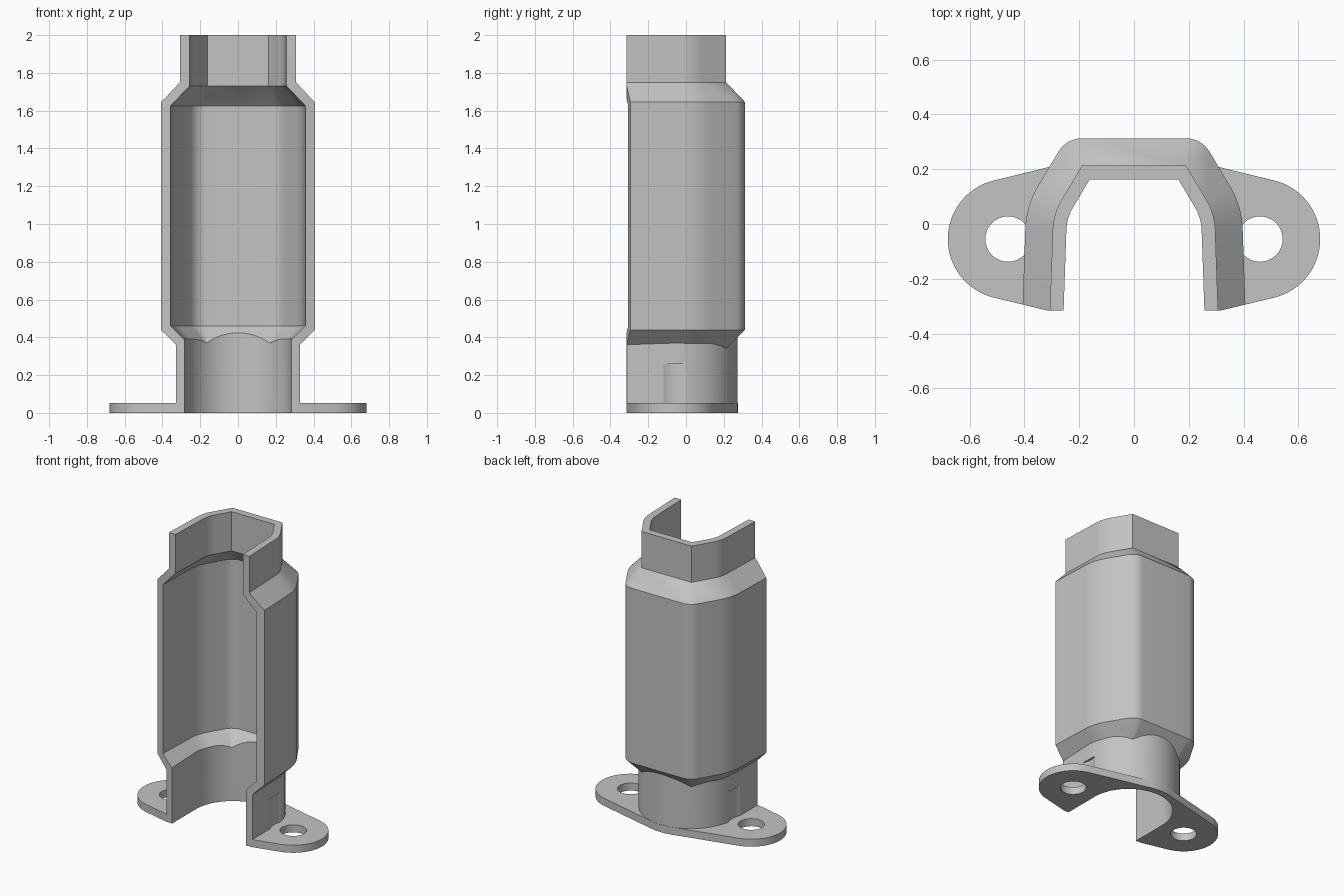
import bpy, bmesh
from math import sin, cos, radians, asin, pi

if "Cube" in bpy.data.objects:
    bpy.data.objects.remove(bpy.data.objects["Cube"], do_unlink=True)

GREY = (0.55, 0.55, 0.55, 1)
mat = bpy.data.materials.new("plain grey")
mat.use_nodes = True
mat.diffuse_color = GREY
mat.node_tree.nodes["Principled BSDF"].inputs["Base Color"].default_value = GREY

CY = -0.055        # depth of the sleeve axis and the screw holes
HOLE_X = 0.46
FRONT = -0.5       # raw parts overshoot the front, then get trimmed


def arc(cx, cy, r, a0, a1, n):
    """Points along an arc, angles in degrees."""
    angles = [radians(a0 + (a1 - a0) * i / n) for i in range(n + 1)]
    return [(cx + r * cos(a), cy + r * sin(a)) for a in angles]


def loft(name, layers):
    """Closed solid through (outline, z) layers of equal point count."""
    bm = bmesh.new()
    rings = [[bm.verts.new((x, y, z)) for x, y in pts] for pts, z in layers]
    n = len(rings[0])
    for low, high in zip(rings, rings[1:]):
        for i in range(n):
            j = (i + 1) % n
            bm.faces.new((low[i], low[j], high[j], high[i]))
    bm.faces.new(rings[0][::-1])
    bm.faces.new(rings[-1])
    bmesh.ops.remove_doubles(bm, verts=bm.verts, dist=1e-5)
    bmesh.ops.recalc_face_normals(bm, faces=bm.faces)
    mesh = bpy.data.meshes.new(name)
    bm.to_mesh(mesh)
    bm.free()
    mesh.materials.append(mat)
    obj = bpy.data.objects.new(name, mesh)
    bpy.context.collection.objects.link(obj)
    return obj


def prism(name, pts, z0, z1):
    return loft(name, [(pts, z0), (pts, z1)])


def mirrored(half):
    """Right half listed from back to front, closed with its mirror."""
    return half + [(-x, y) for x, y in reversed(half)]


def shell_outline(inset, grow):
    """Flat back, slanted shoulders, rounded bend and nearly straight sides."""
    slant, side = 31.7, 2
    half = arc(0.19 - 0.56 * inset, 0.213 - inset, grow, 90, slant, 8)
    half += arc(0.073, -0.028, 0.224 - inset + grow, slant, side, 8)
    x, y = half[-1]
    half.append((x + (y - FRONT) * sin(radians(side)), FRONT))
    return mirrored(half)


def sleeve_outline(r):
    return mirrored(arc(0, CY, r, 90, 0, 24) + [(r, FRONT)])


def shell(name, inset, levels):
    return loft(name, [(shell_outline(inset, g), z) for g, z in levels])


def combine(target, tool, operation):
    mod = target.modifiers.new(operation, "BOOLEAN")
    mod.operation = operation
    mod.solver = "EXACT"
    mod.object = tool
    bpy.context.view_layer.objects.active = target
    bpy.ops.object.modifier_apply(modifier=mod.name)
    bpy.data.objects.remove(tool, do_unlink=True)


# Outer shell with tapered shoulders
housing = shell("housing", 0, [(0, 0.34), (0.1, 0.44), (0.1, 1.645), (0, 1.75), (0, 2)])

# Round sleeve below the shell
combine(housing, prism("sleeve", sleeve_outline(0.328), 0.02, 0.40), "UNION")

# Mounting flange: rounded ears tangent to the central round
R_EAR, R_MID = 0.22, 0.329
tilt = 90 - asin((R_MID - R_EAR) / HOLE_X) * 180 / pi
flange = arc(0, CY, R_MID, 90, tilt, 6) + arc(HOLE_X, CY, R_EAR, tilt, -tilt, 32)
flange.append((0.002, CY - R_MID / sin(radians(tilt))))
combine(housing, prism("flange", mirrored(flange)[1:], 0, 0.052), "UNION")

# Trim the front to a flat face with swept-back edges
trim = mirrored([(0.8, 0.6), (0.8, -0.2), (0.32, -0.315)])
combine(housing, prism("front_trim", trim, -0.2, 2.2), "INTERSECT")

# Hollow inside, open at the front, top and bottom
combine(housing, shell("cavity", 0.05,
        [(0, 0.36), (0.1, 0.46), (0.1, 1.625), (0, 1.73), (0, 2.1)]), "DIFFERENCE")
combine(housing, prism("sleeve_bore", sleeve_outline(0.282), -0.1, 0.44), "DIFFERENCE")

# Screw holes and the screw head clearance in the sleeve
for s in (-1, 1):
    hole = arc(s * HOLE_X, CY, 0.083, 0, 360, 32)[:-1]
    combine(housing, prism("screw_hole", hole, -0.1, 0.1), "DIFFERENCE")
    relief = arc(s * HOLE_X, CY, 0.147, 0, 360, 48)[:-1]
    combine(housing, prism("head_relief", relief, 0.052, 0.26), "DIFFERENCE")

# Smooth the curved walls, keep the creases
bpy.ops.object.select_all(action="DESELECT")
housing.select_set(True)
bpy.context.view_layer.objects.active = housing
bpy.ops.object.shade_smooth_by_angle(angle=radians(20))
